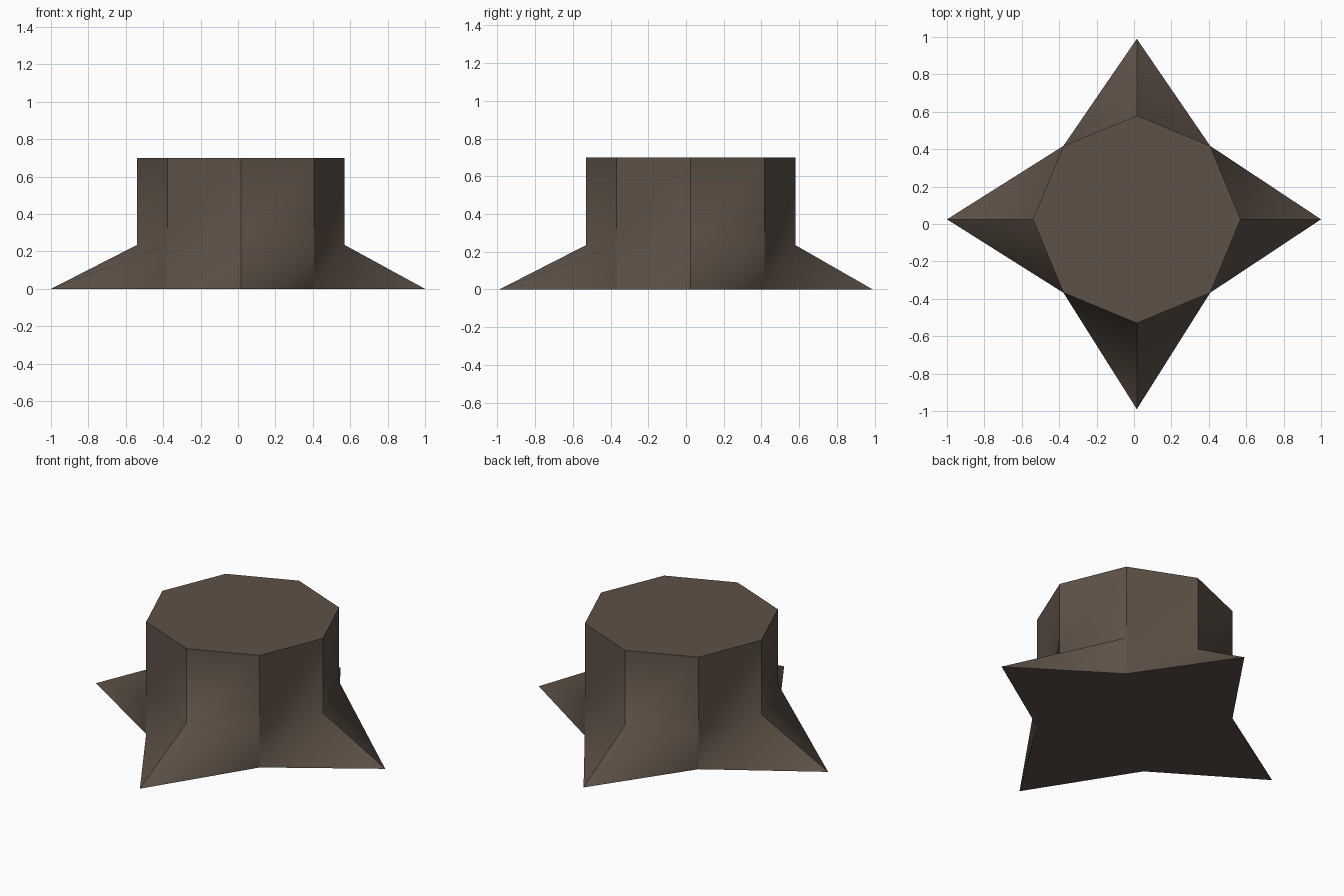
import bpy, bmesh, math

if "Cube" in bpy.data.objects:
    bpy.data.objects.remove(bpy.data.objects["Cube"])

CX, CY = 0.015, 0.025      # octagon centre, slightly off the star's centre
R, RING_Z, TOP_Z = 0.555, 0.235, 0.70

mat = bpy.data.materials.new("dark brown stone")
mat.diffuse_color = (0.112, 0.083, 0.063, 1)
mat.use_nodes = True
mat.node_tree.nodes["Principled BSDF"].inputs["Base Color"].default_value = mat.diffuse_color

bm = bmesh.new()


def octagon(z):
    return [bm.verts.new((CX + R * math.cos(i * math.pi / 4),
                          CY + R * math.sin(i * math.pi / 4), z)) for i in range(8)]


# Eight-sided column, with a lower ring pulled out into a four-pointed foot
top, ring, foot = octagon(TOP_Z), octagon(RING_Z), octagon(0)
tips = [(1, CY), (CX, 0.99), (-1, CY), (CX, -0.99)]
for i, (x, y) in enumerate(tips):
    foot[i * 2].co = (x, y, 0)

bm.faces.new(top)
bm.faces.new(foot[::-1])
for i in range(8):
    j = (i + 1) % 8
    bm.faces.new((ring[i], ring[j], top[j], top[i]))
    bm.faces.new((foot[i], ring[j], ring[i]))
    bm.faces.new((foot[i], foot[j], ring[j]))

bmesh.ops.recalc_face_normals(bm, faces=bm.faces)
for f in bm.faces:
    f.smooth = True

# Crisp corners between the eight sides, and round the top and base
for i in range(8):
    j = (i + 1) % 8
    for a, b in ((top[i], ring[i]), (ring[i], foot[i]),
                 (top[i], top[j]), (foot[i], foot[j])):
        bm.edges.get((a, b)).smooth = False

mesh = bpy.data.meshes.new("star_footed_pedestal")
bm.to_mesh(mesh)
bm.free()
mesh.materials.append(mat)
obj = bpy.data.objects.new("star_footed_pedestal", mesh)
bpy.context.collection.objects.link(obj)
